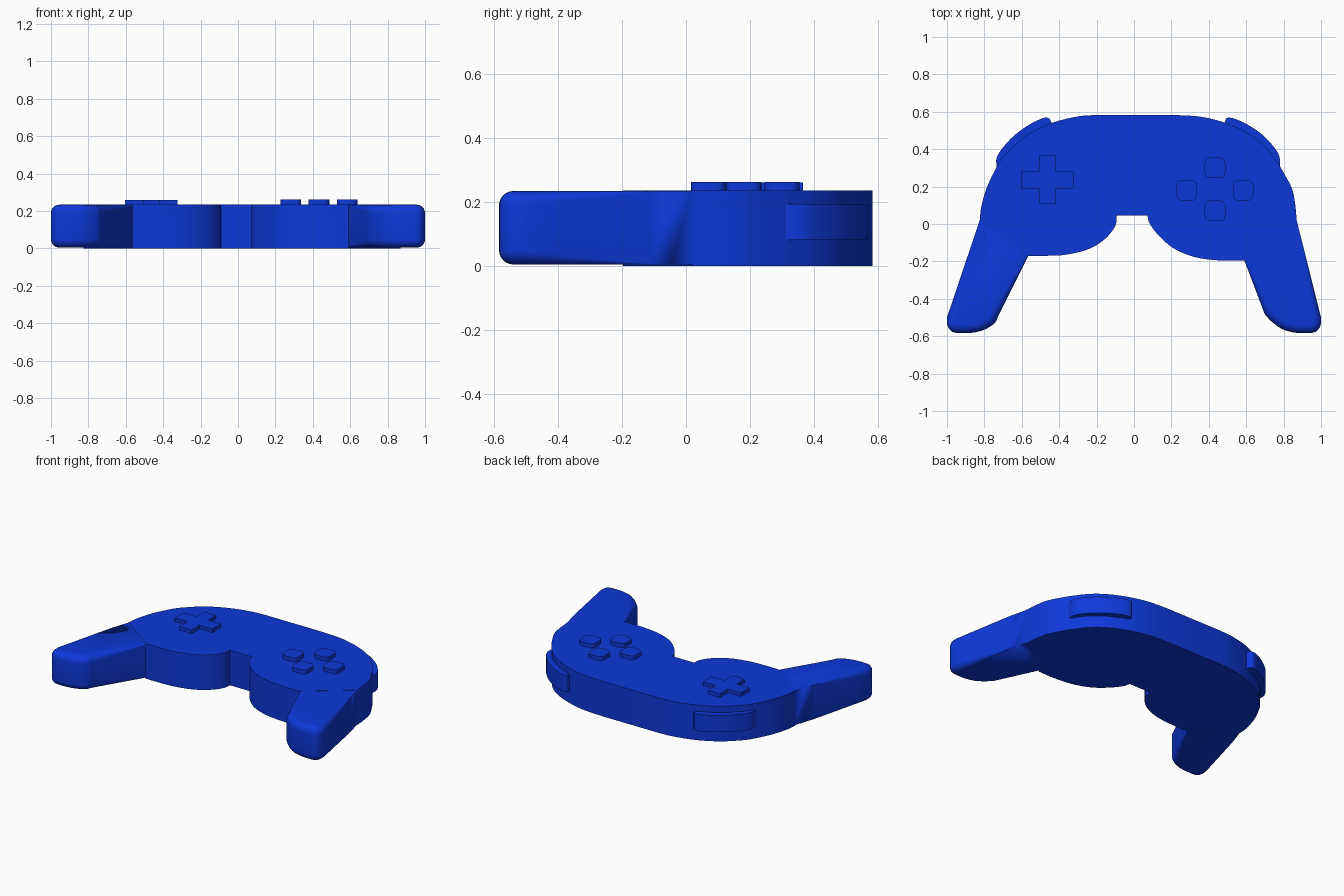
import bpy, bmesh, math
from mathutils import Vector

if "Cube" in bpy.data.objects:
    bpy.data.objects.remove(bpy.data.objects["Cube"])

blue = bpy.data.materials.new("blue plastic")
blue.diffuse_color = (0.004, 0.04, 0.70, 1)
blue.use_nodes = True
blue.node_tree.nodes["Principled BSDF"].inputs["Base Color"].default_value = blue.diffuse_color


def spline(pts, n=6):
    """Smooth curve through the points (end points kept)."""
    p = [Vector(q) for q in pts]
    p = [2 * p[0] - p[1]] + p + [2 * p[-1] - p[-2]]
    out = []
    for a, b, c, d in zip(p, p[1:], p[2:], p[3:]):
        for i in range(n):
            t = i / n
            out.append(0.5 * (2 * b + (c - a) * t + (2 * a - 5 * b + 4 * c - d) * t ** 2
                              + (3 * b - a - 3 * c + d) * t ** 3))
    return out + [p[-2]]


def solid(name, outline, z0, z1, radius=lambda p: 0.0, steps=6):
    """Upright prism whose top and bottom edges are rounded by radius(point)."""
    pts = []
    for q in outline:
        q = Vector(q)
        if not pts or (q - pts[-1]).length > 1e-4:
            pts.append(q)
    n = len(pts)
    if sum(pts[i - 1].x * pts[i].y - pts[i].x * pts[i - 1].y for i in range(n)) < 0:
        pts.reverse()
    inward = []
    for i in range(n):
        d = (pts[i] - pts[i - 1]).normalized() + (pts[(i + 1) % n] - pts[i]).normalized()
        inward.append(Vector((-d.y, d.x)).normalized())
    angles = [math.pi / 2 * k / steps for k in range(steps + 1)]
    layers = [(a, -1) for a in reversed(angles)] + [(a, 1) for a in angles]
    bm = bmesh.new()
    rings = []
    for a, side in layers:
        ring = []
        for p, nrm in zip(pts, inward):
            r = radius(p)
            q = p + nrm * r * (1 - math.cos(a))
            h = r * (1 - math.sin(a))
            ring.append(bm.verts.new((q.x, q.y, z1 - h if side > 0 else z0 + h)))
        rings.append(ring)
    for lo, hi in zip(rings, rings[1:]):
        for i in range(n):
            j = (i + 1) % n
            bm.faces.new((lo[i], lo[j], hi[j], hi[i]))
    bm.faces.new(rings[-1])
    bm.faces.new(list(reversed(rings[0])))
    bmesh.ops.remove_doubles(bm, verts=bm.verts, dist=1e-5)
    bmesh.ops.recalc_face_normals(bm, faces=bm.faces)
    me = bpy.data.meshes.new(name)
    bm.to_mesh(me)
    bm.free()
    me.materials.append(blue)
    ob = bpy.data.objects.new(name, me)
    bpy.context.collection.objects.link(ob)
    bpy.ops.object.select_all(action='DESELECT')
    ob.select_set(True)
    bpy.context.view_layer.objects.active = ob
    bpy.ops.object.shade_smooth_by_angle(angle=math.radians(30))
    return ob


# Main body: arched back, two front lobes and a centre notch
body = spline([(-.825, .02), (-.815, .10), (-.785, .20), (-.735, .305)])
body += spline([(-.735, .305), (-.69, .37), (-.58, .47), (-.44, .54), (-.3, .575), (-.2, .583)])
body += spline([(.22, .583), (.36, .573), (.49, .54), (.61, .485), (.70, .415), (.78, .31)])
body += spline([(.78, .31), (.84, .20), (.86, .12), (.87, .02)])
body += spline([(.59, -.195), (.46, -.195), (.33, -.178), (.22, -.135), (.14, -.07), (.085, 0), (.072, .045)])
body += spline([(-.092, .045), (-.10, -.01), (-.155, -.08), (-.245, -.135), (-.37, -.165), (-.475, -.17), (-.565, -.17)])
solid("body", body, 0, .235)


# Grips: square at the root, rounded toward the tip
def grip_radius(p):
    return .045 * min(1, max(0, (-p.y - .1) / .4))


def straight(a, b, n=8):
    a, b = Vector(a), Vector(b)
    return [a.lerp(b, i / n) for i in range(n + 1)]


tip = [(1, -.50), (.998, -.54), (.98, -.57), (.95, -.582), (.87, -.582), (.80, -.565), (.745, -.53)]
for name, s, outer, inner, knee, root in (
        ("right_grip", 1, (.87, .02), (.59, -.195), (.70, -.485), (.54, -.06)),
        ("left_grip", -1, (.825, .02), (.565, -.17), (.725, -.49), (.50, -.04))):
    shape = straight(outer, tip[0]) + spline(tip + [knee], 4)[1:] + straight(knee, inner)[1:] + [Vector(root)]
    solid(name, [(s * p.x, p.y) for p in shape], .004, .2335, grip_radius)

# Shoulder buttons on the back corners
solid("left_shoulder_button",
      spline([(-.735, .30), (-.73, .365), (-.66, .455), (-.57, .525), (-.49, .565), (-.455, .565), (-.44, .54)])
      + [Vector((-.46, .49)), Vector((-.58, .41)), Vector((-.68, .30))], .08, .193)
solid("right_shoulder_button",
      spline([(.78, .30), (.772, .375), (.70, .465), (.61, .53), (.53, .565), (.495, .565), (.485, .54)])
      + [Vector((.50, .49)), Vector((.62, .41)), Vector((.72, .30))], .08, .193)

# Direction pad: one plus-shaped plate
w, lx, ly = .045, .14, .13
cross = [(w, w), (w, ly), (-w, ly), (-w, w), (-lx, w), (-lx, -w),
         (-w, -w), (-w, -ly), (w, -ly), (w, -w), (lx, -w), (lx, w)]
solid("direction_pad", [(x - .463, y + .236) for x, y in cross], .2, .26)

# Four action buttons with rounded corners
for i, (cx, cy) in enumerate(((.433, .30), (.283, .18), (.583, .18), (.433, .07))):
    h, r = .055, .03
    square = []
    for k in range(4):
        mid = math.radians(45 + 90 * k)
        ox = math.copysign(h - r, math.cos(mid))
        oy = math.copysign(h - r, math.sin(mid))
        for j in range(6):
            a = math.radians(90 * k + 18 * j)
            square.append((cx + ox + r * math.cos(a), cy + oy + r * math.sin(a)))
    solid(f"action_button_{i + 1}", square, .2, .262)
